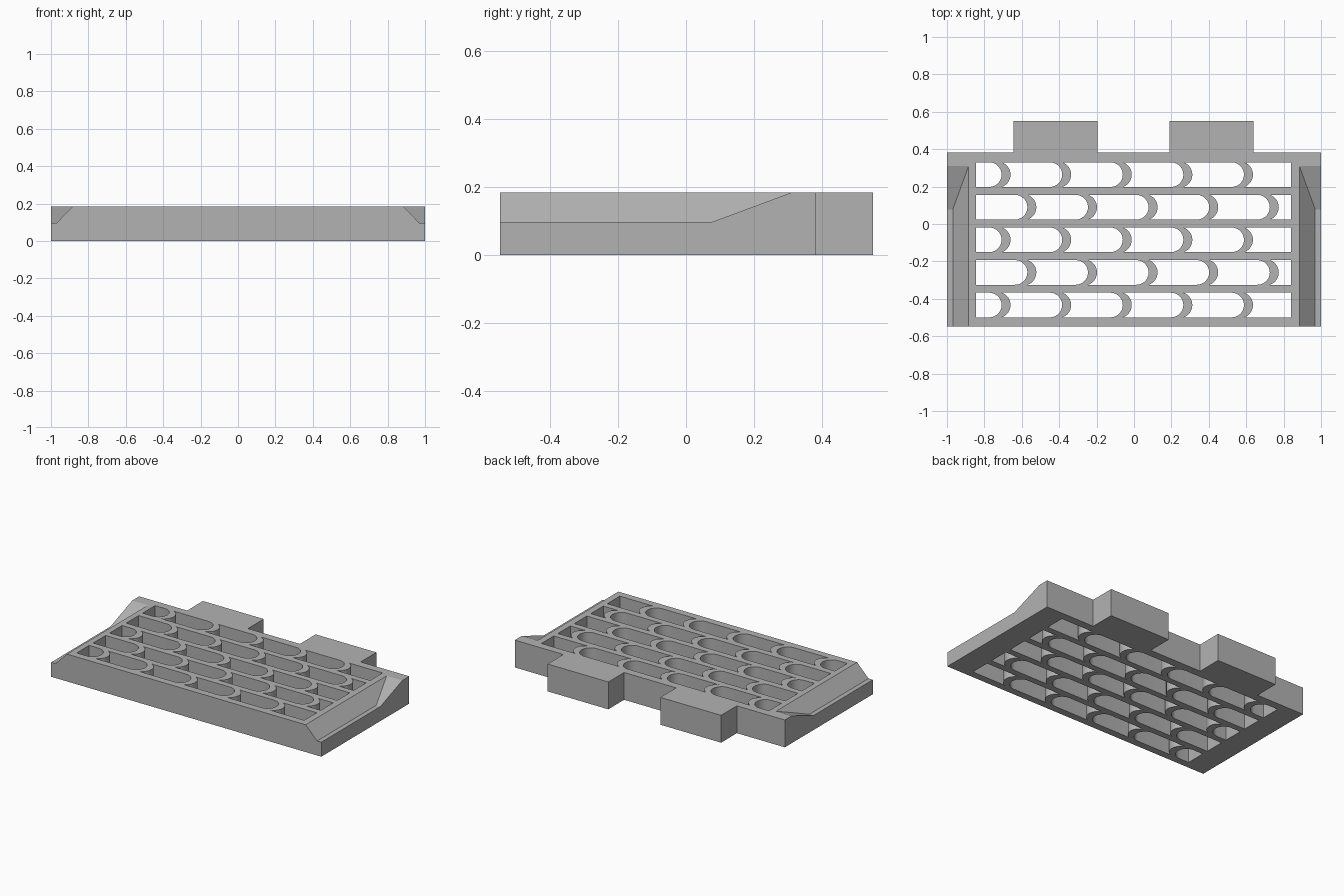
import bpy, bmesh, math

cube = bpy.data.objects.get("Cube")
if cube:
    bpy.data.objects.remove(cube, do_unlink=True)

TOP = 0.183
FRONT, BACK, TAB_BACK = -0.547, 0.383, 0.55

grey = bpy.data.materials.new("plain_grey")
grey.use_nodes = True
grey.diffuse_color = (0.45, 0.45, 0.45, 1)
grey.node_tree.nodes["Principled BSDF"].inputs["Base Color"].default_value = (0.45, 0.45, 0.45, 1)


def finish(bm, name):
    bmesh.ops.recalc_face_normals(bm, faces=bm.faces)
    mesh = bpy.data.meshes.new(name)
    bm.to_mesh(mesh)
    bm.free()
    obj = bpy.data.objects.new(name, mesh)
    obj.data.materials.append(grey)
    bpy.context.collection.objects.link(obj)
    return obj


def add_prism(bm, outline, z0, z1):
    """Extrude a closed xy outline from z0 to z1."""
    face = bm.faces.new([bm.verts.new((x, y, z0)) for x, y in outline])
    new = bmesh.ops.extrude_face_region(bm, geom=[face])["geom"]
    for v in new:
        if isinstance(v, bmesh.types.BMVert):
            v.co.z = z1


def arc_end(x_tip, yc, half, bulge, steps=14):
    """Points from bottom to top of an end bulging towards +x."""
    r = (bulge ** 2 + half ** 2) / (2 * bulge)
    a = math.asin(min(1, half / r))
    angles = [-a + 2 * a * i / steps for i in range(steps + 1)]
    return [(x_tip - r + r * math.cos(t), yc + r * math.sin(t)) for t in angles]


# Solid plate with two tabs along the back
bm = bmesh.new()
add_prism(bm, [(-1, FRONT), (1, FRONT), (1, BACK),
               (0.64, BACK), (0.64, TAB_BACK), (0.19, TAB_BACK), (0.19, BACK),
               (-0.195, BACK), (-0.195, TAB_BACK), (-0.645, TAB_BACK), (-0.645, BACK),
               (-1, BACK)], 0, TOP)
plate = finish(bm, "slotted_plate")

# Slots: staggered rows, split by curved dividers
bm = bmesh.new()
HALF, WALL, PITCH = 0.066, 0.048, 0.324
LEFT, RIGHT = -0.845, 0.84
for row in range(5):
    yc = 0.264 - row * 0.1743
    first = -0.708 if row % 2 == 0 else -0.57
    tips = [first + i * PITCH for i in range(5)]
    for i in range(6):
        if i == 0:
            start = [(LEFT, yc - HALF), (LEFT, yc + HALF)]
        else:
            start = arc_end(tips[i - 1] + WALL, yc, HALF, 0.047)
        if i == 5:
            end = [(RIGHT, yc - HALF), (RIGHT, yc + HALF)]
        else:
            end = arc_end(tips[i], yc, HALF, HALF)
        add_prism(bm, end + start[::-1], -0.1, TOP + 0.1)
slots = finish(bm, "slot_cutter")

# Side rebates: sloped inner wall and a ramp up at the back
bm = bmesh.new()
for s in (-1, 1):
    corners = [(s * x, y, z) for z, xi, yb in ((0.097, 0.969, 0.078), (0.269, 0.799, 0.542))
               for x in (xi, 1.1) for y in (-0.7, yb)]
    verts = [bm.verts.new(c) for c in corners]
    bmesh.ops.convex_hull(bm, input=verts)
rebates = finish(bm, "rebate_cutter")

# Cut the plate
bpy.context.view_layer.objects.active = plate
plate.select_set(True)
for cutter in (slots, rebates):
    cutter.hide_render = True
    mod = plate.modifiers.new("cut", 'BOOLEAN')
    mod.operation = 'DIFFERENCE'
    mod.solver = 'EXACT'
    mod.object = cutter
    bpy.ops.object.modifier_apply(modifier=mod.name)
    bpy.data.objects.remove(cutter, do_unlink=True)

bpy.ops.object.shade_smooth_by_angle(angle=math.radians(20))
